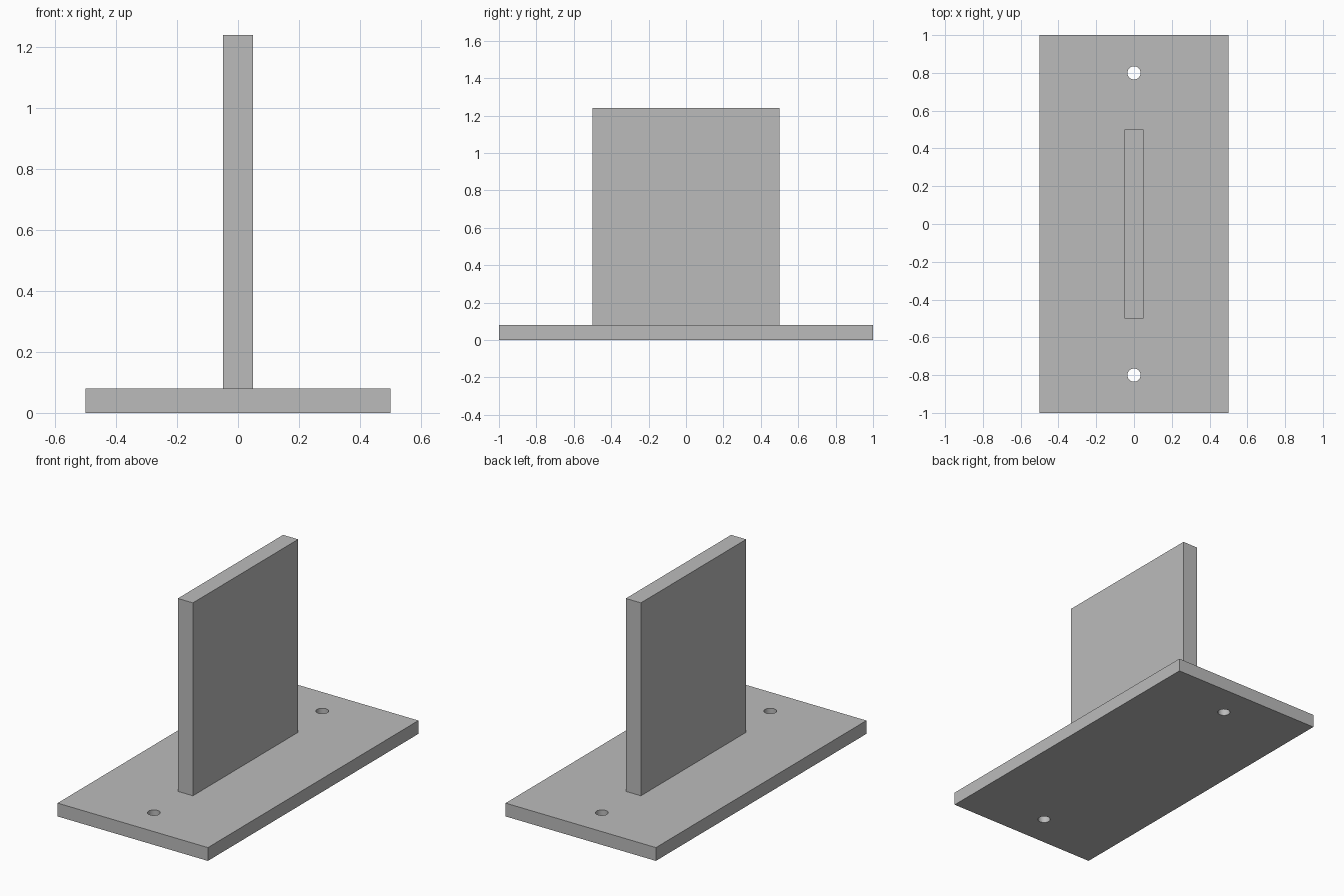
import bpy

default = bpy.data.objects.get("Cube")
if default:
    bpy.data.objects.remove(default, do_unlink=True)

grey = bpy.data.materials.new("plain_grey")
grey.use_nodes = True
colour = (0.5, 0.5, 0.5, 1)
grey.diffuse_color = colour
grey.node_tree.nodes["Principled BSDF"].inputs["Base Color"].default_value = colour


def box(name, size, bottom):
    bpy.ops.mesh.primitive_cube_add(size=1, location=(0, 0, bottom + size[2] / 2))
    ob = bpy.context.object
    ob.name = name
    ob.scale = size
    bpy.ops.object.transform_apply(location=True, rotation=False, scale=True)
    ob.data.materials.append(grey)
    return ob


# Flat base plate with the upright plate standing along its middle
THICK = 0.08
base = box("base_plate", (1, 2, THICK), 0)
box("upright_plate", (0.1, 1, 1.16), THICK)

# Round screw holes through both ends of the base
for side in (-1, 1):
    bpy.ops.mesh.primitive_cylinder_add(
        vertices=32, radius=0.035, depth=4 * THICK, location=(0, side * 0.8, THICK / 2))
    cutter = bpy.context.object
    cutter.name = "hole_cutter"
    cutter.hide_render = True
    cutter.data.materials.append(grey)
    bpy.ops.object.select_all(action="DESELECT")
    base.select_set(True)
    bpy.context.view_layer.objects.active = base
    hole = base.modifiers.new("screw_hole", "BOOLEAN")
    hole.operation = "DIFFERENCE"
    hole.solver = "EXACT"
    hole.object = cutter
    bpy.ops.object.modifier_apply(modifier=hole.name)
    bpy.data.objects.remove(cutter, do_unlink=True)

bpy.ops.object.shade_smooth_by_angle()
